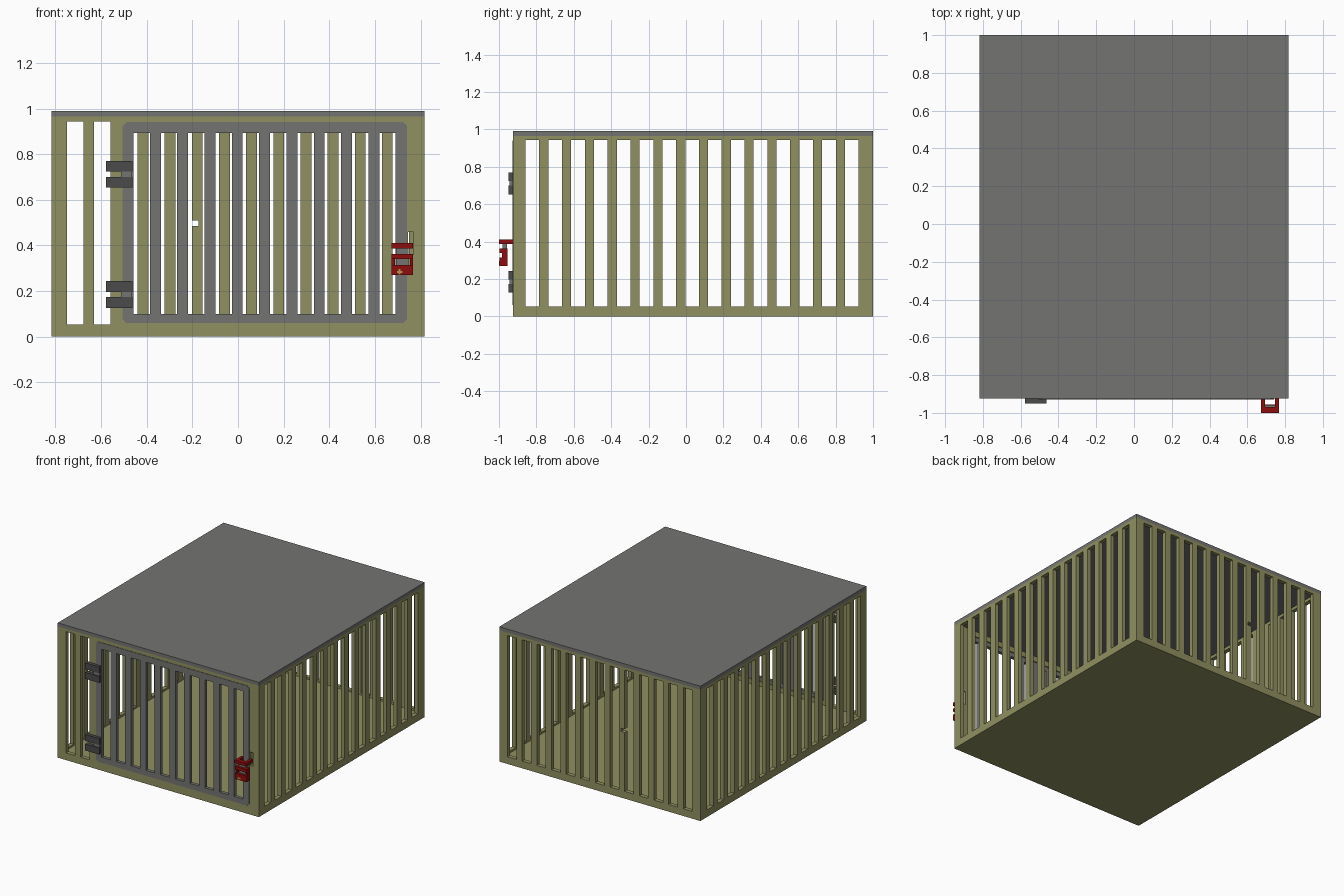
import bpy, bmesh
from mathutils import Vector

cube = bpy.data.objects.get("Cube")
if cube:
    bpy.data.objects.remove(cube, do_unlink=True)


def material(name, rgb):
    m = bpy.data.materials.new(name)
    m.use_nodes = True
    m.diffuse_color = (*rgb, 1)
    m.node_tree.nodes["Principled BSDF"].inputs["Base Color"].default_value = (*rgb, 1)
    return m


OLIVE = material("olive paint", (0.28, 0.28, 0.12))
GREY = material("grey steel", (0.175, 0.175, 0.17))
DARK = material("dark hinge metal", (0.07, 0.07, 0.07))
RED = material("red lock", (0.27, 0.004, 0.004))
BRASS = material("brass", (0.45, 0.3, 0.08))

# Overall dimensions
X, Y0, Y1 = 0.817, -0.925, 1.0
WALL_TOP, ROOF_TOP = 0.965, 0.99
T = 0.03
SLOT_Z = (0.053, 0.943)


def finish(name, bm, mat):
    me = bpy.data.meshes.new(name)
    bmesh.ops.recalc_face_normals(bm, faces=bm.faces)
    bm.to_mesh(me)
    bm.free()
    me.materials.append(mat)
    ob = bpy.data.objects.new(name, me)
    bpy.context.scene.collection.objects.link(ob)
    return ob


def boxes(name, mat, *extents):
    """One object from boxes given as (x0, x1, y0, y1, z0, z1)."""
    bm = bmesh.new()
    for x0, x1, y0, y1, z0, z1 in extents:
        vs = bmesh.ops.create_cube(bm, size=1)["verts"]
        bmesh.ops.scale(bm, verts=vs, vec=(x1 - x0, y1 - y0, z1 - z0))
        bmesh.ops.translate(bm, verts=vs, vec=((x0 + x1) / 2, (y0 + y1) / 2, (z0 + z1) / 2))
    return finish(name, bm, mat)


def slots(first, last, width, count, z0, z1):
    """Evenly spaced upright slots between first and last."""
    step = (last - width - first) / (count - 1)
    return [(first + i * step, first + i * step + width, z0, z1) for i in range(count)]


def panel(name, mat, rect, holes, place, thickness=T, corner=0):
    """Flat sheet with rectangular holes, thickened about its middle plane."""
    u0, u1, z0, z1 = rect
    us = sorted({u0, u1, *[v for h in holes for v in h[:2]]})
    zs = sorted({z0, z1, *[v for h in holes for v in h[2:]]})
    bm = bmesh.new()
    grid = [[bm.verts.new(place(u, z)) for z in zs] for u in us]
    for i in range(len(us) - 1):
        for j in range(len(zs) - 1):
            cu, cz = (us[i] + us[i + 1]) / 2, (zs[j] + zs[j + 1]) / 2
            if not any(a < cu < b and c < cz < d for a, b, c, d in holes):
                bm.faces.new((grid[i][j], grid[i + 1][j], grid[i + 1][j + 1], grid[i][j + 1]))
    corners = [grid[i][j] for i in (0, -1) for j in (0, -1)]
    if corner:
        bmesh.ops.bevel(bm, geom=corners, offset=corner, segments=1, affect='VERTICES')
    bmesh.ops.delete(bm, geom=[v for v in bm.verts if not v.link_faces], context='VERTS')
    ob = finish(name, bm, mat)
    mod = ob.modifiers.new("thickness", 'SOLIDIFY')
    mod.thickness = thickness
    mod.offset = 0
    return ob


# Roof and floor
boxes("roof", GREY, (-X, X, Y0, Y1, WALL_TOP, ROOF_TOP))
boxes("floor", OLIVE, (-X + T, X - T, Y0 + T, Y1 - T, 0, 0.04))

# Back wall with thirteen slots and a small notch in one bar
wall_slots = slots(-0.75, 0.75, 0.072, 13, *SLOT_Z)
panel("back_wall", OLIVE, (-X, X, 0, WALL_TOP),
      wall_slots + [(-0.203, -0.173, 0.485, 0.51)],
      lambda u, z: Vector((u, Y1 - T / 2, z)))

# Side walls
side_slots = slots(-0.858, 0.923, 0.073, 15, *SLOT_Z)
for name, s in (("left_wall", 1), ("right_wall", -1)):
    panel(name, OLIVE, (Y0 + T, Y1 - T, 0, WALL_TOP), side_slots,
          lambda u, z: Vector((s * (X - T / 2), u, z)))

# Front wall: two slots, the door opening and the latch hole
panel("front_wall", OLIVE, (-X, X, 0, WALL_TOP),
      wall_slots[:2] + [(-0.49, 0.725, 0.075, 0.925), (0.745, 0.77, 0.36, 0.46)],
      lambda u, z: Vector((u, Y0 + T / 2, z)))

# Barred door
panel("door", GREY, (-0.505, 0.74, 0.06, 0.94),
      slots(-0.458, 0.691, 0.072, 10, 0.1, 0.893),
      lambda u, z: Vector((u, Y0 + 0.0095, z)), thickness=0.025, corner=0.016)

# Hinges: two leaves with a knuckle between them
for name, z in (("lower_hinge", 0.127), ("upper_hinge", 0.653)):
    boxes(name, DARK,
          (-0.578, -0.462, -0.95, Y0 + 0.005, z, z + 0.047),
          (-0.578, -0.462, -0.95, Y0 + 0.005, z + 0.07, z + 0.117))
    boxes(name + "_knuckle", GREY,
          (-0.512, -0.464, -0.944, Y0, z + 0.04, z + 0.075))

# Lock: bracket ring fixed to the wall, body, steel core and keyhole
LX0, LX1 = 0.673, 0.767
boxes("lock_bracket", RED,
      (LX0, LX0 + 0.02, -0.98, Y0 + 0.005, 0.387, 0.41),
      (LX1 - 0.02, LX1, -0.98, Y0 + 0.005, 0.387, 0.41),
      (LX0, LX1, -1.0, -0.97, 0.387, 0.41))
boxes("lock_body", RED,
      (LX0, LX1, -0.997, -0.955, 0.27, 0.315),
      (LX0, LX1, -0.997, -0.955, 0.34, 0.363),
      (LX0, LX0 + 0.014, -0.985, -0.955, 0.31, 0.345),
      (LX1 - 0.014, LX1, -0.985, -0.955, 0.31, 0.345))
boxes("lock_core", GREY, (0.694, 0.746, -0.98, -0.957, 0.3, 0.395))
boxes("lock_keyhole", BRASS,
      (0.704, 0.712, -1.0, -0.995, 0.272, 0.296),
      (0.696, 0.720, -0.9995, -0.995, 0.28, 0.288))
